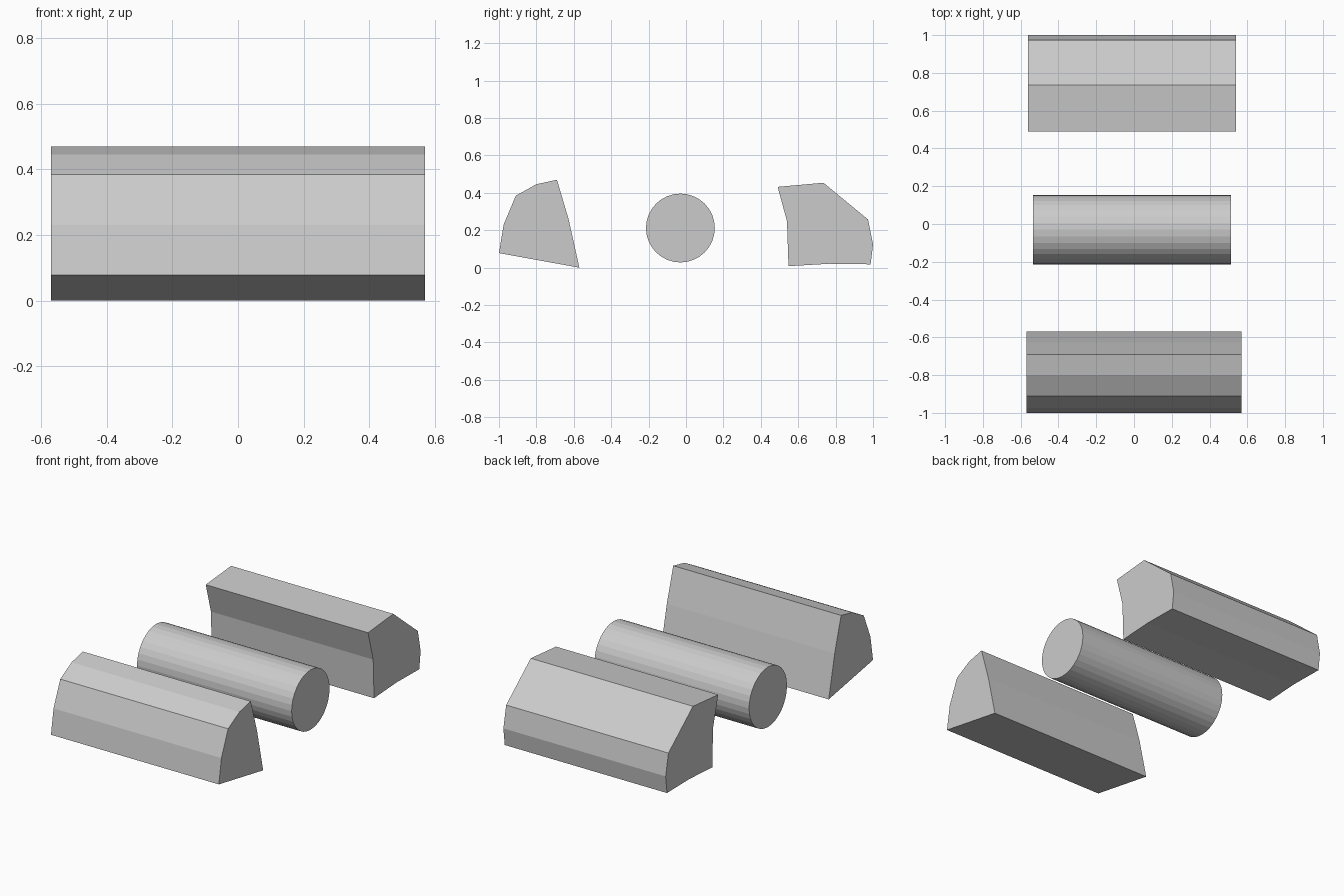
import bpy
import math

if "Cube" in bpy.data.objects:
    bpy.data.objects.remove(bpy.data.objects["Cube"])


def extrude_x(name, profile, x0, x1):
    """Solid prism: a (y, z) profile swept along x."""
    n = len(profile)
    verts = [(x, y, z) for x in (x0, x1) for y, z in profile]
    faces = [tuple(range(n))[::-1], tuple(range(n, 2 * n))]
    faces += [(i, (i + 1) % n, n + (i + 1) % n, n + i) for i in range(n)]
    mesh = bpy.data.meshes.new(name)
    mesh.from_pydata(verts, [], faces)
    obj = bpy.data.objects.new(name, mesh)
    bpy.context.collection.objects.link(obj)
    return obj


# Front wedge block; profiles run anticlockwise seen from +x
extrude_x("front_block", [
    (-0.57, 0.0), (-0.628, 0.26), (-0.69, 0.47), (-0.80, 0.446),
    (-0.91, 0.385), (-0.975, 0.23), (-1.0, 0.078)], -0.57, 0.57)

# Back block with a hollowed inner side
extrude_x("back_block", [
    (0.548, 0.008), (0.767, 0.021), (0.987, 0.018), (1.0, 0.125),
    (0.973, 0.258), (0.735, 0.454), (0.49, 0.432), (0.54, 0.248)], -0.562, 0.54)

# Central roller
r, cy, cz = 0.184, -0.03, 0.212
circle = [(cy + r * math.cos(a), cz + r * math.sin(a))
          for a in (math.tau * i / 32 for i in range(32))]
extrude_x("roller", circle, -0.536, 0.514)
